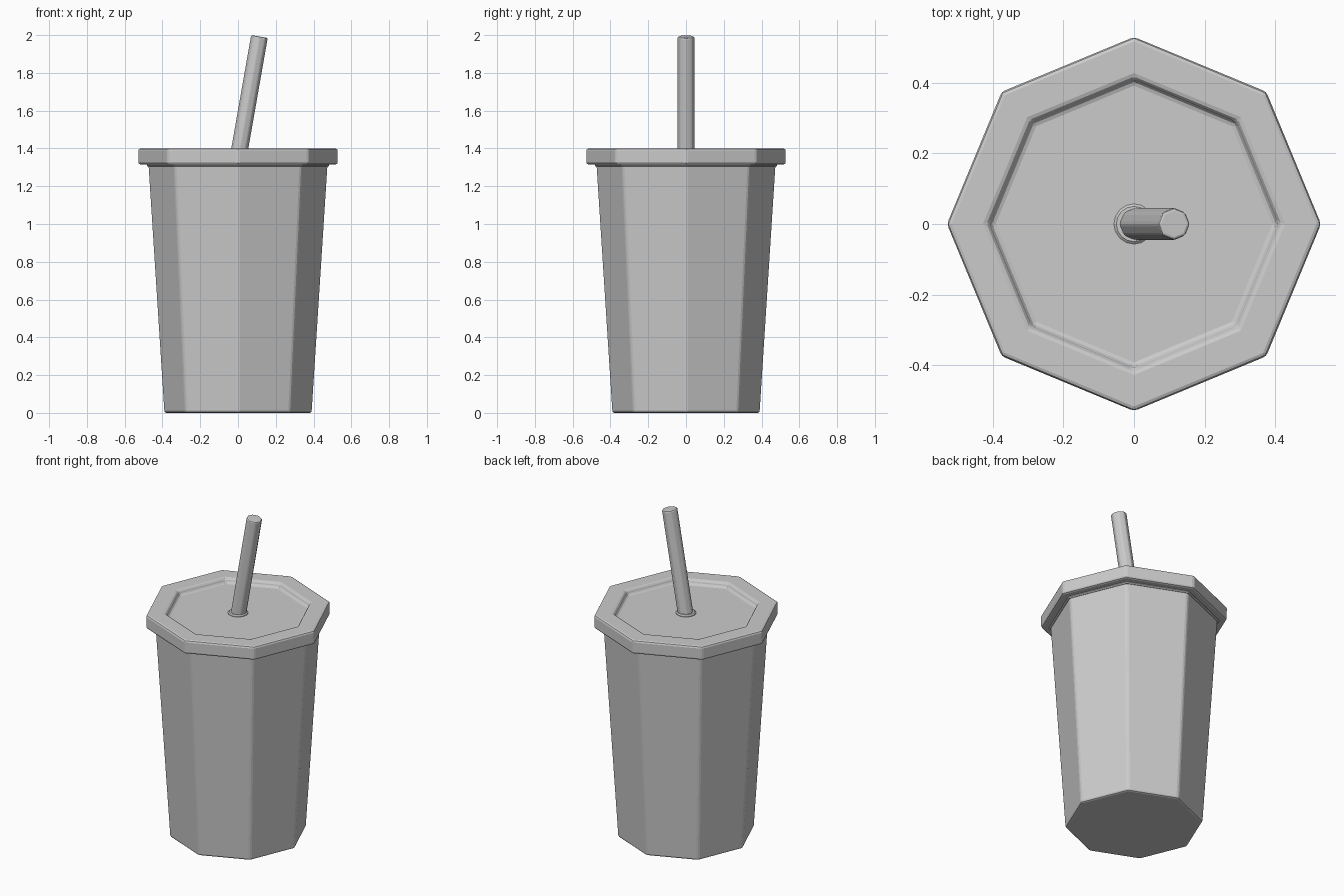
import bpy, bmesh, math
from mathutils import Matrix

if "Cube" in bpy.data.objects:
    bpy.data.objects.remove(bpy.data.objects["Cube"])


def lathe(name, profile, sides, bevel=0.0, segments=2):
    """Solid of revolution from (radius, z) rings, capped at both ends."""
    bm = bmesh.new()
    rings = []
    for r, z in profile:
        rings.append([bm.verts.new((r * math.cos(2 * math.pi * i / sides),
                                    r * math.sin(2 * math.pi * i / sides), z))
                      for i in range(sides)])
    for a, b in zip(rings, rings[1:]):
        for i in range(sides):
            j = (i + 1) % sides
            bm.faces.new((a[i], a[j], b[j], b[i]))
    bm.faces.new(rings[0][::-1])
    bm.faces.new(rings[-1])
    bmesh.ops.recalc_face_normals(bm, faces=bm.faces)
    mesh = bpy.data.meshes.new(name)
    bm.to_mesh(mesh)
    bm.free()
    obj = bpy.data.objects.new(name, mesh)
    bpy.context.collection.objects.link(obj)
    if bevel:
        mod = obj.modifiers.new("Bevel", 'BEVEL')
        mod.width = bevel
        mod.segments = segments
        mod.limit_method = 'ANGLE'
        mod.angle_limit = math.radians(30)
    return obj


# Tapered octagonal cup
lathe("cup", [(0.392, 0.0), (0.477, 1.325)], 8, 0.012)

# Thin seal between cup and lid
lathe("lid_seal", [(0.485, 1.305), (0.485, 1.335)], 8, 0.006, 1)

# Overhanging lid with a recessed top panel
lathe("lid", [(0.53, 1.315), (0.53, 1.40), (0.415, 1.40), (0.405, 1.37)], 8, 0.012)

# Collar around the straw hole
lathe("straw_collar", [(0.057, 1.36), (0.057, 1.374), (0.05, 1.38)], 16)

# Straw, leaning towards +x
straw = lathe("straw", [(0.046, -0.02), (0.046, 0.632)], 8, 0.008)
straw.matrix_world = Matrix.Translation((0.004, 0, 1.37)) @ Matrix.Rotation(math.radians(10), 4, 'Y')
